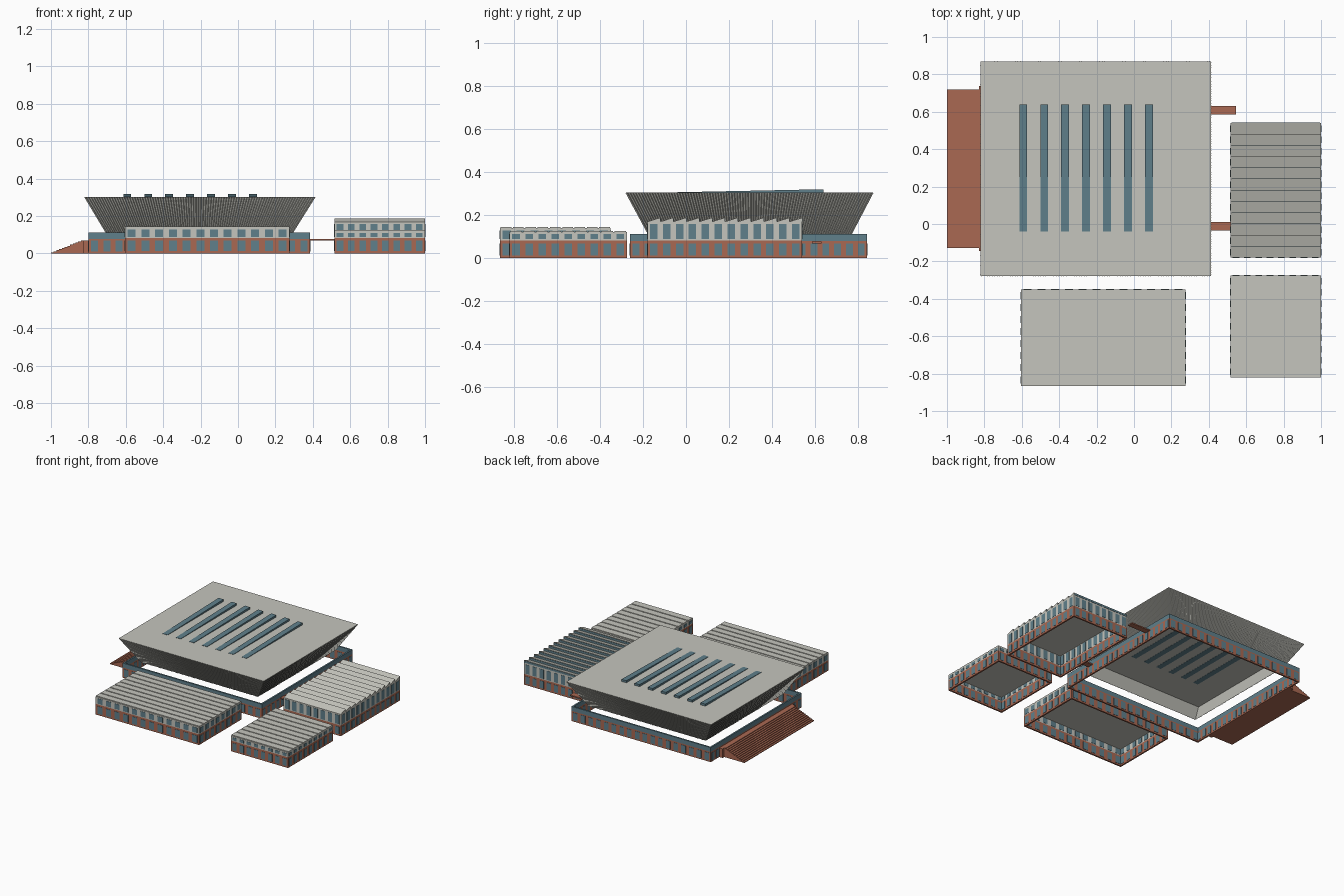
import bpy, bmesh, math
from mathutils import Vector

if "Cube" in bpy.data.objects:
    bpy.data.objects.remove(bpy.data.objects["Cube"])


def material(name, rgb):
    m = bpy.data.materials.new(name)
    m.diffuse_color = (*rgb, 1)
    m.use_nodes = True
    m.node_tree.nodes["Principled BSDF"].inputs["Base Color"].default_value = m.diffuse_color
    return m


GREY = material("concrete grey", (0.56, 0.56, 0.51))
BRICK = material("red brick", (0.40, 0.14, 0.085))
GLASS = material("blue glass", (0.115, 0.215, 0.26))


def finish(name, bm, mat):
    bmesh.ops.recalc_face_normals(bm, faces=bm.faces)
    me = bpy.data.meshes.new(name)
    bm.to_mesh(me)
    bm.free()
    me.materials.append(mat)
    ob = bpy.data.objects.new(name, me)
    bpy.context.collection.objects.link(ob)
    return ob


def add_box(bm, x0, x1, y0, y1, z0, z1):
    vs = [bm.verts.new((x, y, z)) for z in (z0, z1)
          for x, y in ((x0, y0), (x1, y0), (x1, y1), (x0, y1))]
    for f in ((0, 1, 2, 3), (4, 5, 6, 7), (0, 1, 5, 4),
              (1, 2, 6, 5), (2, 3, 7, 6), (3, 0, 4, 7)):
        bm.faces.new([vs[i] for i in f])


def boxes(name, mat, items):
    bm = bmesh.new()
    for it in items:
        add_box(bm, *it)
    return finish(name, bm, mat)


def prism(bm, profile, x0, x1):
    """Extrude a (y, z) outline along x."""
    a = [bm.verts.new((x0, y, z)) for y, z in profile]
    b = [bm.verts.new((x1, y, z)) for y, z in profile]
    n = len(profile)
    bm.faces.new(a)
    bm.faces.new(b)
    for i in range(n):
        bm.faces.new((a[i], a[(i + 1) % n], b[(i + 1) % n], b[i]))


T = 0.012   # wall thickness
P = 0.002   # how far glass stands proud of the wall


def wall_ring(name, mat, r, z0, z1):
    x0, x1, y0, y1 = r
    boxes(name, mat, [(x0, x1, y0, y0 + T, z0, z1), (x0, x1, y1 - T, y1, z0, z1),
                      (x0, x0 + T, y0 + T, y1 - T, z0, z1),
                      (x1 - T, x1, y0 + T, y1 - T, z0, z1)])


def window_ring(name, r, z0, z1, nx, ny, fill=0.58):
    x0, x1, y0, y1 = r
    items = []
    px, py = (x1 - x0) / nx, (y1 - y0) / ny
    for i in range(nx):
        c, w = x0 + (i + 0.5) * px, px * fill / 2
        for y in (y0, y1 - T):
            items.append((c - w, c + w, y - P, y + T + P, z0, z1))
    for i in range(ny):
        c, w = y0 + (i + 0.5) * py, py * fill / 2
        for x in (x0, x1 - T):
            items.append((x - P, x + T + P, c - w, c + w, z0, z1))
    boxes(name, GLASS, items)


def pavilion(name, r, top, nx, ny):
    """Open shell: brick ground floor, pale upper floor, windows in both."""
    wall_ring(name + "_brick_wall", BRICK, r, 0, 0.082)
    wall_ring(name + "_upper_wall", GREY, r, 0.082, top)
    window_ring(name + "_ground_windows", r, 0.012, 0.068, nx, ny)
    window_ring(name + "_upper_windows", r, 0.088, top - 0.01, nx, ny)


def slat_roof(name, r, top, n):
    x0, x1, y0, y1 = r
    p = (y1 - y0) / n
    items = [(x0, x1, y0, y1, top - 0.006, top)]
    items += [(x0, x1, y0 + i * p + 0.004, y0 + (i + 1) * p - 0.004, top, top + 0.005)
              for i in range(n)]
    boxes(name, GREY, items)


# Two flat-roofed pavilions at the front
front = (-0.605, 0.275, -0.865, -0.35)
pavilion("front_pavilion", front, 0.138, 12, 8)
slat_roof("front_pavilion_roof", front, 0.138, 9)
corner = (0.515, 1.0, -0.82, -0.275)
pavilion("corner_pavilion", corner, 0.12, 8, 9)
slat_roof("corner_pavilion_roof", corner, 0.12, 9)

# Side pavilion with sawtooth roof, glazed towards the back
side = (0.515, 1.0, -0.18, 0.54)
pavilion("side_pavilion", side, 0.168, 8, 12)
roof, lights = bmesh.new(), []
pitch = 0.72 / 12
for i in range(12):
    a = -0.18 + i * pitch
    b = a + pitch
    prism(roof, [(a, 0.163), (b, 0.163), (b, 0.187), (a, 0.168)], 0.515, 1.0)
    lights.append((0.52, 0.995, b - 0.002, b + 0.002, 0.17, 0.184))
finish("side_pavilion_sawtooth_roof", roof, GREY)
boxes("sawtooth_glazing", GLASS, lights)

# Main hall: open ring of brick with a glazed band above
hall = (-0.80, 0.385, -0.26, 0.842)
wall_ring("hall_brick_wall", BRICK, hall, 0, 0.078)
wall_ring("hall_glass_band", GLASS, hall, 0.078, 0.112)
window_ring("hall_ground_windows", hall, 0.01, 0.068, 18, 20)

# Flared roof, hollow and open underneath
TOP = [Vector(p) for p in ((-0.82, -0.278, 0.303), (0.412, -0.278, 0.303),
                           (0.412, 0.868, 0.303), (-0.82, 0.868, 0.303))]
LOW = [Vector(p) for p in ((-0.705, -0.175, 0.112), (0.292, -0.175, 0.112),
                           (0.292, 0.768, 0.112), (-0.705, 0.768, 0.112))]
bm = bmesh.new()
t = [bm.verts.new(p) for p in TOP]
b = [bm.verts.new(p) for p in LOW]
bm.faces.new(t)
for i in range(4):
    j = (i + 1) % 4
    bm.faces.new((b[i], b[j], t[j], t[i]))
finish("hall_flared_roof", bm, GREY)

# Fine ribs fanning up the flared sides
bm = bmesh.new()
N = 90
for i in range(4):
    j = (i + 1) % 4
    along = (TOP[j] - TOP[i]).normalized()
    out = along.cross((TOP[i] + TOP[j] - LOW[i] - LOW[j]).normalized()).normalized() * 0.003
    for k in range(N):
        f = (k + 0.5) / N
        lo, hi = LOW[i].lerp(LOW[j], f), TOP[i].lerp(TOP[j], f)
        w = along * 0.002
        pts = [[bm.verts.new(q) for q in (p - w, p + out, p + w)] for p in (lo, hi)]
        for s in (0, 1):
            bm.faces.new((pts[0][s], pts[0][s + 1], pts[1][s + 1], pts[1][s]))
finish("flared_roof_ribs", bm, GREY)

# Wedge skylights rising towards the back
bm = bmesh.new()
for i in range(7):
    c = -0.592 + i * 0.112
    prism(bm, [(-0.04, 0.302), (0.64, 0.302), (0.64, 0.319), (-0.04, 0.305)],
          c - 0.021, c + 0.021)
finish("roof_skylights", bm, GLASS)

# Broad entrance stairs with a landing
STEPS = 12
run = 0.175 / STEPS
boxes("entrance_stairs", BRICK,
      [(-1 + i * run, -1 + (i + 1) * run, -0.128, 0.718, 0, 0.07 * (i + 1) / STEPS)
       for i in range(STEPS)])
boxes("entrance_landing", BRICK, [(-0.828, -0.80, -0.145, 0.738, 0, 0.07)])

# Link bridges to the side
boxes("link_bridges", BRICK, [(0.385, 0.545, 0.585, 0.63, 0.068, 0.077),
                              (0.385, 0.52, -0.035, 0.01, 0.068, 0.077)])
